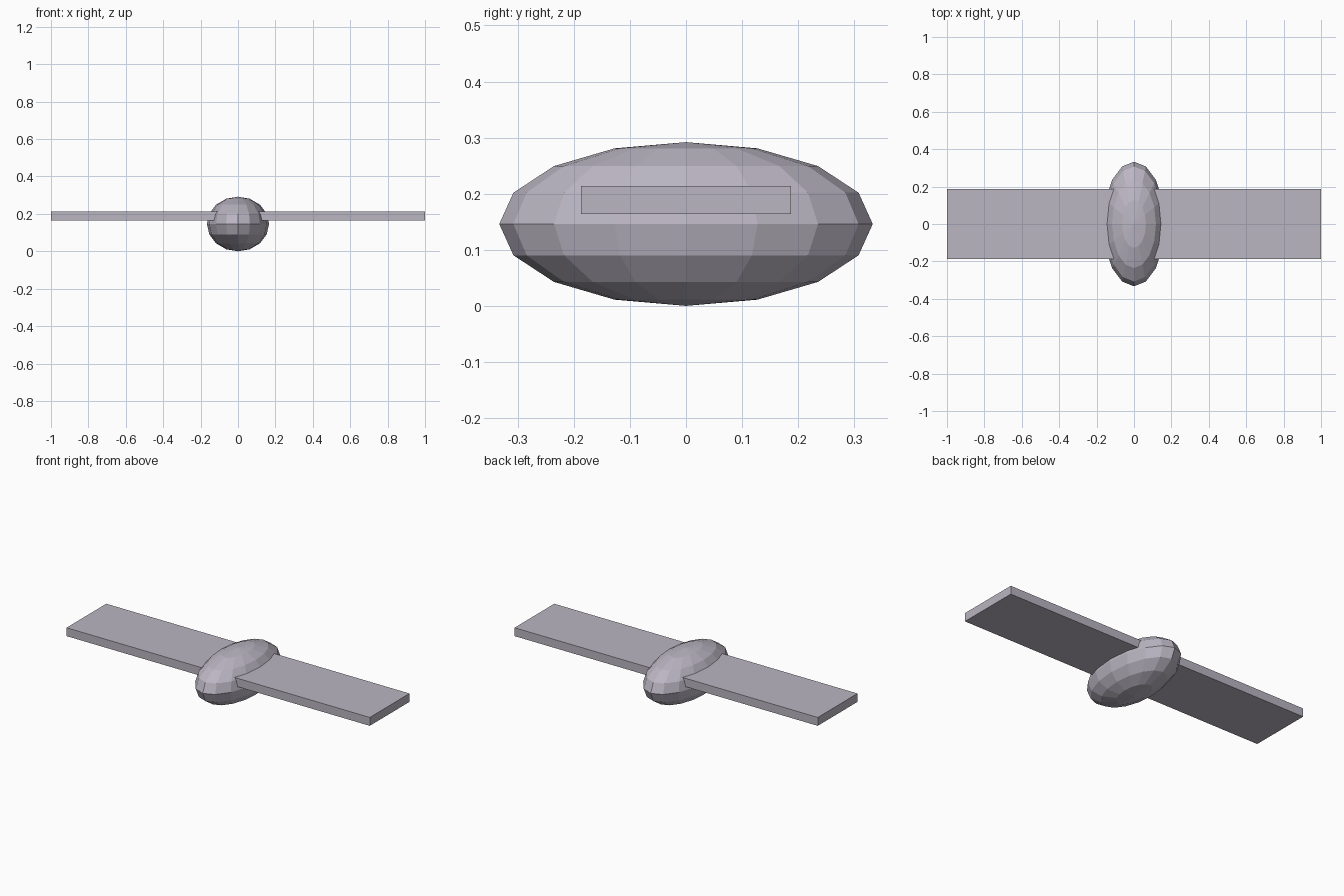
import bpy

if "Cube" in bpy.data.objects:
    bpy.data.objects.remove(bpy.data.objects["Cube"])

# Muted violet-grey surface colour
grey = bpy.data.materials.new("violet_grey")
grey.diffuse_color = (0.495, 0.465, 0.54, 1)
grey.use_nodes = True
grey.node_tree.nodes["Principled BSDF"].inputs["Base Color"].default_value = grey.diffuse_color


def finish(name, scale):
    obj = bpy.context.object
    obj.name = name
    obj.scale = scale
    bpy.ops.object.transform_apply(location=False, rotation=False, scale=True)
    obj.data.materials.append(grey)


# Faceted ellipsoid body, poles pointing up and down
bpy.ops.mesh.primitive_uv_sphere_add(segments=16, ring_count=8, radius=1, location=(0, 0, 0.146))
finish("body", (0.166, 0.333, 0.146))

# Flat plank passing straight through the body
bpy.ops.mesh.primitive_cube_add(size=1, location=(0, 0, 0.189))
finish("wings", (2.0, 0.374, 0.05))
